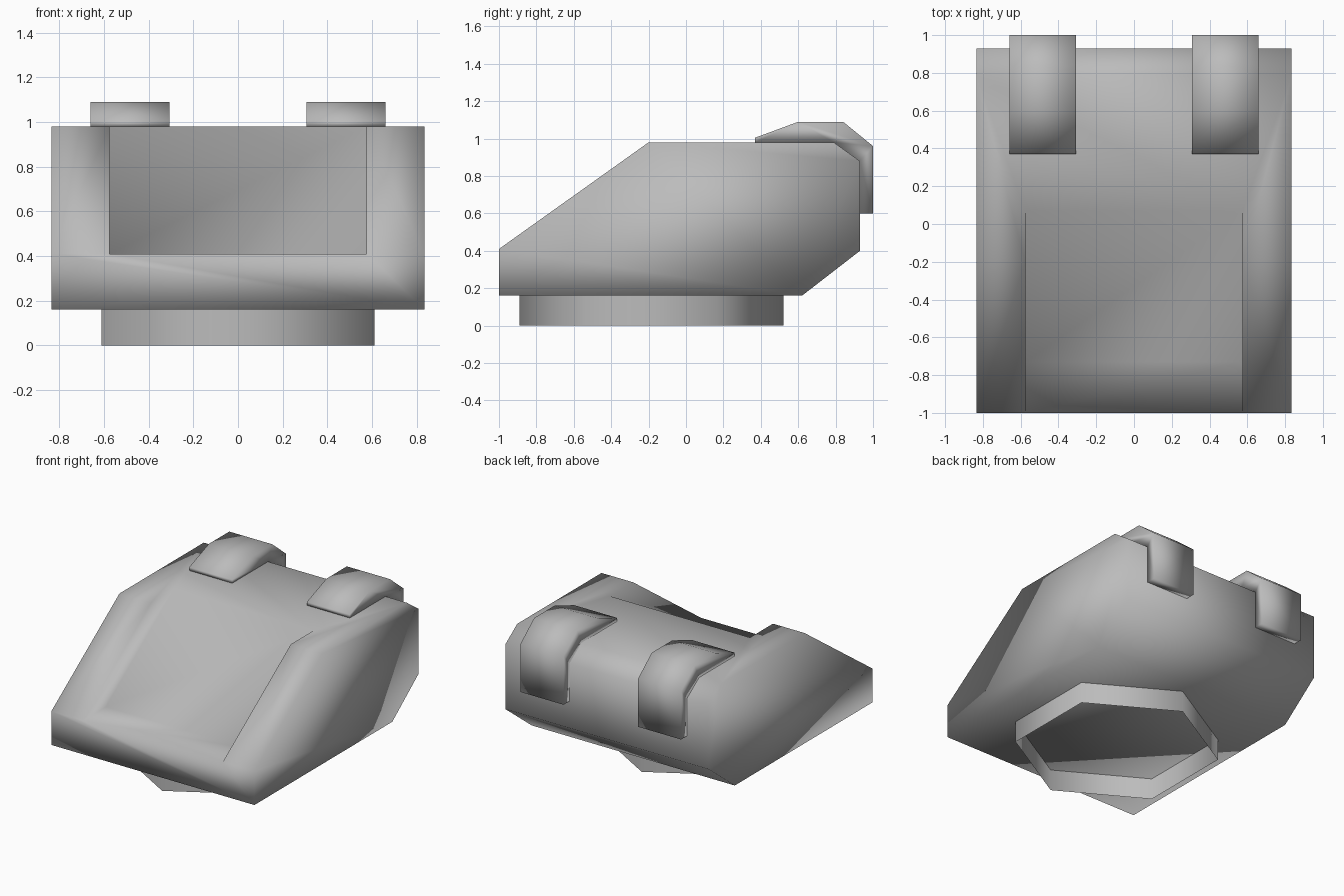
import bpy
import bmesh
from math import sin, cos, pi

cube = bpy.data.objects.get("Cube")
if cube:
    bpy.data.objects.remove(cube, do_unlink=True)

grey = bpy.data.materials.new("plain_grey")
grey.use_nodes = True
grey.diffuse_color = (0.5, 0.5, 0.5, 1)
grey.node_tree.nodes["Principled BSDF"].inputs["Base Color"].default_value = (0.5, 0.5, 0.5, 1)


def finish(name, bm, closed=True):
    """Turn a bmesh into a smooth shaded grey object."""
    if closed:
        bmesh.ops.recalc_face_normals(bm, faces=bm.faces[:])
    for f in bm.faces:
        f.smooth = True
    mesh = bpy.data.meshes.new(name)
    bm.to_mesh(mesh)
    bm.free()
    mesh.materials.append(grey)
    obj = bpy.data.objects.new(name, mesh)
    bpy.context.collection.objects.link(obj)
    return obj


def extrude_profile(name, profile, x0, x1):
    """Closed solid from a (y, z) outline stretched between two x positions."""
    bm = bmesh.new()
    a = [bm.verts.new((x0, y, z)) for y, z in profile]
    b = [bm.verts.new((x1, y, z)) for y, z in profile]
    bm.faces.new(a)
    bm.faces.new(b[::-1])
    for i in range(len(a)):
        bm.faces.new((a[i - 1], a[i], b[i], b[i - 1]))
    return finish(name, bm)


# Wedge body with a recess let into its sloping front
W, R = 0.835, 0.575
outer = [(-1, 0.16), (-1, 0.41), (-0.2, 0.98), (0.79, 0.98),
         (0.93, 0.88), (0.93, 0.4), (0.62, 0.16)]
rim = [(-1, 0.41), (-0.2, 0.98), (0.07, 0.98), (-0.73, 0.41)]
bm = bmesh.new()
lo = [bm.verts.new((-W, y, z)) for y, z in outer]
ro = [bm.verts.new((W, y, z)) for y, z in outer]
li = [bm.verts.new((-R, y, z)) for y, z in rim]
ri = [bm.verts.new((R, y, z)) for y, z in rim]
faces = [lo, ro, li, ri]                                   # sides and recess walls
faces += [[s[1], s[2], t[1], t[0]] for s, t in ((lo, li), (ro, ri))]   # slope rims
faces.append([lo[0], ro[0], ro[1], ri[0], li[0], lo[1]])   # front
faces.append([lo[2], li[1], li[2], ri[2], ri[1], ro[2], ro[3], lo[3]])  # top
faces.append([li[0], ri[0], ri[3], li[3]])                 # recess ledge
faces.append([li[3], ri[3], ri[2], li[2]])                 # recess floor
for i in (3, 4, 5, 6):                                     # back and underside
    j = (i + 1) % 7
    faces.append([lo[i], ro[i], ro[j], lo[j]])
for f in faces:
    bm.faces.new(f)
finish("wedge_body", bm)

# Open six-sided collar below the body
bm = bmesh.new()
rings = [[bm.verts.new((0.705 * sin(k * pi / 3), -0.185 - 0.705 * cos(k * pi / 3), z))
          for k in range(6)] for z in (0, 0.16)]
low, high = rings
for k in range(6):
    bm.faces.new((low[k - 1], low[k], high[k], high[k - 1]))
finish("base_collar", bm, closed=False)

# Two straps bent over the top back edge
strap = [(0.37, 0.98), (0.37, 1.005), (0.6, 1.09), (0.84, 1.09), (1, 0.96),
         (1, 0.6), (0.93, 0.6), (0.93, 0.88), (0.79, 0.98)]
for side, s in (("left", 1), ("right", -1)):
    extrude_profile(side + "_strap", strap, s * 0.307, s * 0.66)
